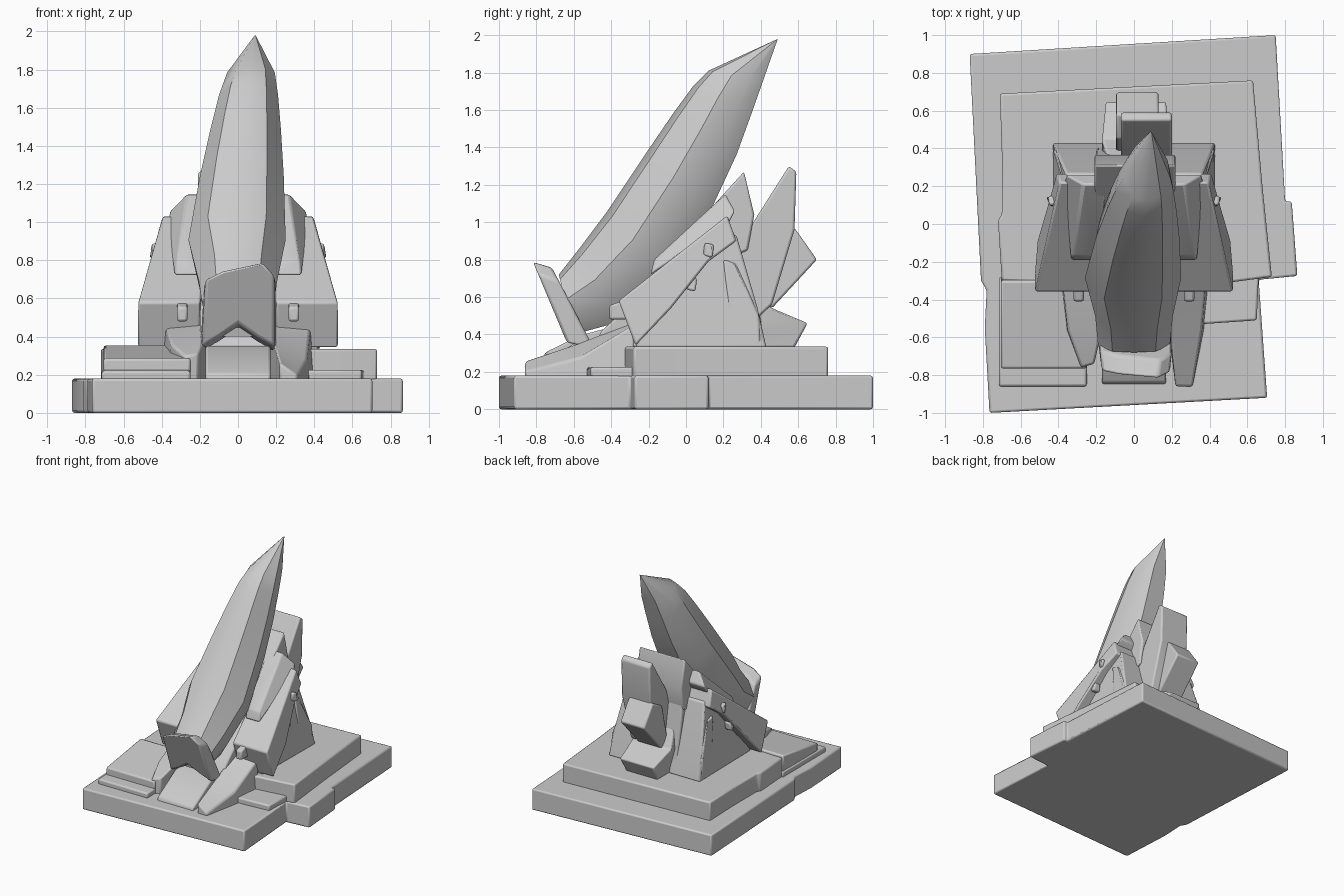
import bpy, bmesh
from mathutils import Vector


def finish(name, bm, bevel=0.012):
    bmesh.ops.recalc_face_normals(bm, faces=bm.faces)
    me = bpy.data.meshes.new(name)
    bm.to_mesh(me)
    bm.free()
    ob = bpy.data.objects.new(name, me)
    bpy.context.collection.objects.link(ob)
    if bevel:
        mod = ob.modifiers.new("soft_edges", 'BEVEL')
        mod.width, mod.segments, mod.limit_method = bevel, 2, 'ANGLE'
    bpy.ops.object.select_all(action='DESELECT')
    ob.select_set(True)
    bpy.context.view_layer.objects.active = ob
    bpy.ops.object.shade_smooth_by_angle(angle=0.6)
    return ob


def loft(name, rings, bevel=0.012):
    """Skin between rings of equal point count and cap both ends."""
    bm = bmesh.new()
    vs = [[bm.verts.new(p) for p in r] for r in rings]
    n = len(vs[0])
    for a, b in zip(vs, vs[1:]):
        for i in range(n):
            bm.faces.new((a[i], a[(i + 1) % n], b[(i + 1) % n], b[i]))
    bm.faces.new(vs[0])
    bm.faces.new(vs[-1])
    bmesh.ops.remove_doubles(bm, verts=bm.verts, dist=1e-4)
    return finish(name, bm, bevel)


def slab(name, outline, z0, z1, bevel=0.012):
    return loft(name, [[(x, y, z) for x, y in outline] for z in (z0, z1)], bevel)


def side(name, profile, x0, x1, bevel=0.012):
    return loft(name, [[(x, y, z) for y, z in profile] for x in (x0, x1)], bevel)


def pair(name, profile, both=True):
    """Side profile of (y, z, inner x, outer x), mirrored across x."""
    for s, tag in ((1, "right"), (-1, "left")):
        loft(f"{name}_{tag}", [[(s * p[k], p[0], p[1]) for p in profile] for k in (2, 3)])


# stepped plinth, slightly skewed
slab("plinth", [(-.87, .90), (.75, 1.0), (.80, .12), (.835, .12), (.865, -.275), (.66, -.295),
                (.705, -.92), (-.765, -1.0), (-.79, -.55), (-.78, -.35), (-.81, -.3)], 0, .18)
slab("upper_tier", [(-.71, .69), (.63, .76), (.68, .2), (.73, -.28), (.2, -.35),
                    (-.70, -.3), (-.72, .02), (-.70, .05), (-.70, .38)], .17, .335)

# front terraces
side("front_left_step", [(-.86, .17), (-.86, .22), (-.76, .225), (-.28, .225), (-.28, .17)], -.715, -.25)
side("front_left_terrace", [(-.765, .2), (-.765, .285), (-.3, .355), (-.28, .2)], -.705, -.25)
slab("front_right_step", [(.36, -.53), (.65, -.51), (.66, -.27), (.36, -.27)], .17, .225)
side("entry_ledge", [(-.85, .17), (-.84, .205), (-.60, .35), (-.3, .36), (-.3, .17)], -.17, .17)

# sloping foot wedges flanking the spire
loft("right_foot_wedge", [
    [(.22, -.86, .17), (.31, -.86, .17), (.31, -.86, .2), (.22, -.86, .26)],
    [(.18, -.56, .17), (.37, -.56, .17), (.36, -.56, .28), (.19, -.56, .36)],
    [(.15, -.28, .17), (.40, -.28, .17), (.38, -.28, .45), (.17, -.28, .47)]])
loft("left_foot_wedge", [
    [(-.28, -.76, .17), (-.21, -.74, .17), (-.21, -.74, .31), (-.28, -.76, .30)],
    [(-.37, -.56, .17), (-.17, -.56, .17), (-.17, -.56, .40), (-.35, -.56, .36)],
    [(-.40, -.28, .17), (-.15, -.28, .17), (-.17, -.28, .47), (-.38, -.28, .45)]])

# main leaning spire: (top y, top z, bottom y, bottom z, centre x, half width)
section = [(0, 1), (.6, .84), (1, .15), (.88, -.5), (.5, -1),
           (-.5, -1), (-.88, -.5), (-1, .15), (-.6, .84)]
stations = [(-.68, .72, -.60, .40, 0, .19), (-.57, .86, -.38, .46, 0, .205),
            (-.42, 1.06, -.10, .70, -.005, .255), (-.22, 1.36, .14, 1.08, .02, .22),
            (-.07, 1.58, .27, 1.36, .04, .185), (.04, 1.73, .35, 1.58, .055, .155),
            (.12, 1.81, .41, 1.75, .068, .125), (.49, 1.98, .49, 1.978, .09, .003)]
rings = []
for ty, tz, by, bz, cx, hw in stations:
    t, b = Vector((cx, ty, tz)), Vector((cx, by, bz))
    rings.append([(t + b) / 2 + (t - b) / 2 * v + Vector((u * hw, 0, 0)) for u, v in section])
loft("main_spire", rings, 0)

# notched hood closing the spire's foot
front = [(-.17, .70), (-.08, .745), (.13, .79), (.19, .72), (.19, .35), (.10, .40),
         (0, .47), (-.10, .40), (-.19, .35)]
hood = []
for back in (0, 1):
    hood.append([(x * (1 + .05 * back), -.63 - .42 * (z - .34) + back * (.10 + .10 * (.8 - z)),
                  z - .03 * back) for x, z in front])
loft("spire_hood", hood, 0.015)

# supporting core under the spire
side("core", [(-.5, .33), (-.45, .42), (-.1, .75), (.22, 1.03), (.33, .92), (.42, .34)], -.2, .2)

# flank bodies, shoulder plates and upper strips
pair("flank_body", [(-.27, .33, .15, .42), (-.2, .52, .15, .43), (.18, .96, .12, .37),
                    (.27, .93, .12, .36), (.38, .55, .12, .41), (.43, .33, .12, .43)])
pair("shoulder_plate", [(-.36, .58, .2, .525), (.22, 1.035, .14, .395), (.27, .90, .14, .41),
                        (.12, .79, .15, .45), (-.08, .54, .2, .51), (-.27, .34, .2, .525)])
pair("upper_strip", [(-.19, .72, .2, .335), (-.17, .80, .2, .325), (.21, 1.15, .14, .27),
                     (.26, 1.06, .14, .36), (.23, 1.0, .14, .37)])
pair("rear_flank_fin", [(.20, .80, .2, .40), (.27, .78, .2, .38), (.39, .50, .2, .43),
                        (.40, .34, .2, .43), (.25, .34, .2, .42)])
for y, z in ((.12, .85), (.03, .67)):
    pair("stud", [(y - .03, z - .03, .40, .45 + .1 * (.7 - z)), (y - .02, z + .04, .40, .455),
                  (y + .03, z + .03, .40, .45), (y + .02, z - .04, .40, .47)])
pair("front_peg", [(-.41, .48, .265, .32), (-.41, .555, .265, .32), (-.28, .6, .265, .32),
                   (-.28, .48, .265, .32)])

# peaked slab behind the spire
side("rear_peak", [(-.1, .82), (.31, 1.27), (.365, 1.04), (.33, .85), (.1, .75)], -.21, .22)

# rear fin, its block and flared foot
side("rear_fin", [(.30, .85), (.36, 1.0), (.55, 1.30), (.59, 1.27), (.58, .96),
                  (.46, .56), (.34, .45)], -.07, .2)
side("rear_block", [(.45, .9), (.58, .97), (.70, .80), (.46, .54), (.38, .6)], -.095, .13)
loft("rear_foot", [[(-.12 + d, .22, .80 + e), (.14 - d, .22, .80 + e), (.14 - d, .31, .77 + e), (-.12 + d, .31, .77 + e)]
                   for d, e in ((0, 0),)] +
     [[(-.17, .28, .5), (.19, .28, .5), (.19, .45, .545), (-.17, .45, .545)],
      [(-.15, .3, .40), (.17, .3, .40), (.17, .65, .46), (-.15, .65, .46)],
      [(-.14, .3, .33), (.16, .3, .33), (.16, .58, .33), (-.14, .58, .33)]])
